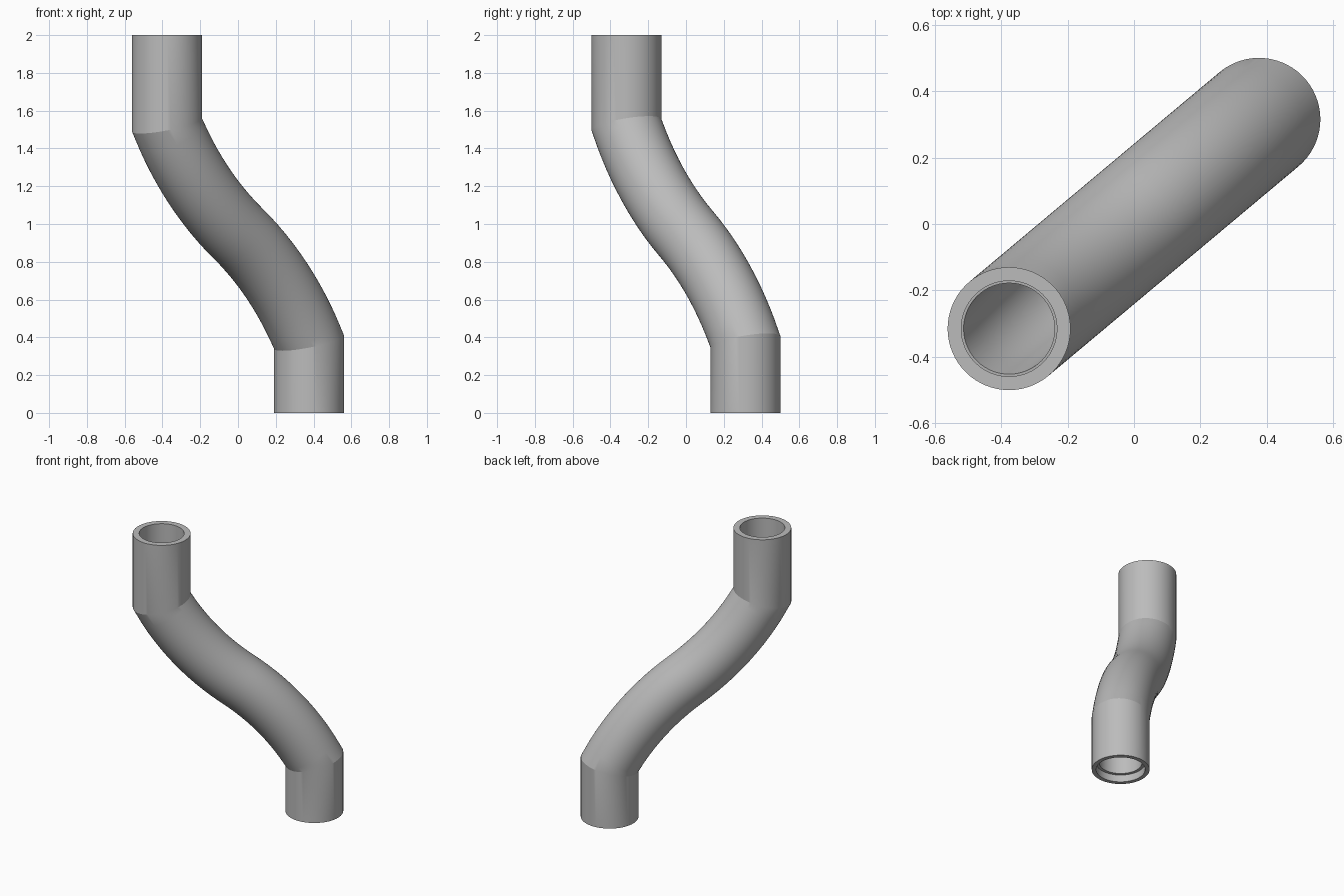
import bpy
import bmesh
from math import sin, cos, tan, radians, pi, atan2, hypot
from mathutils import Vector

cube = bpy.data.objects.get("Cube")
if cube:
    bpy.data.objects.remove(cube, do_unlink=True)

SIDES = 64
STEPS = 12
OUTER, BORE = 0.185, 0.137
TOP_SOCKET, BOTTOM_SOCKET = 0.144, 0.157
END = Vector((0.376, 0.315, 0))           # axis of the lower tube
Z_LOW, Z_HIGH = 0.375, 1.525              # joint heights on the axis
HEIGHT = 2.0

reach = END.length
along = END.normalized()                  # horizontal direction of the offset
across = Vector((-along.y, along.x, 0))
up = Vector((0, 0, 1))

# S-bend: two equal arcs, leaning from START to MID away from vertical
chord = hypot(reach, (Z_HIGH - Z_LOW) / 2)
lean = atan2(reach, (Z_HIGH - Z_LOW) / 2)
START, MID = lean - radians(12.5), lean + radians(12.5)
RADIUS = chord / (2 * sin((MID - START) / 2))


def frame(u, z, tilt, stretch=1.0):
    """Centre and two axes of a cross-section tilted by an angle."""
    return (along * u + up * z,
            (along * cos(tilt) + up * sin(tilt)) * stretch, across)


def bend_frames():
    miter = START / 2
    upper = []
    for i in range(1, STEPS + 1):
        t = START + (MID - START) * i / STEPS
        u = -reach + RADIUS * (cos(START) - cos(t))
        z = Z_HIGH - RADIUS * (sin(t) - sin(START))
        upper.append((u, z, t))
    middle = Z_LOW + Z_HIGH
    lower = [(-u, middle - z, t) for u, z, t in reversed(upper[:-1])]
    first = frame(-reach, Z_HIGH, miter, 1 / cos(miter))
    last = frame(reach, Z_LOW, miter, 1 / cos(miter))
    return [first] + [frame(*p) for p in upper + lower] + [last]


def add_ring(bm, section, radius):
    centre, a, b = section
    return [bm.verts.new(centre + (a * cos(2 * pi * k / SIDES)
                                   + b * sin(2 * pi * k / SIDES)) * radius)
            for k in range(SIDES)]


# Closed skin: down the outside, then back up the inside
bend = bend_frames()
top = frame(-reach, HEIGHT, 0)
bottom = frame(reach, 0, 0)
ledge = frame(reach, 0.05, 0)
skin = [(top, OUTER)] + [(s, OUTER) for s in bend] + [(bottom, OUTER)]
skin += [(bottom, BOTTOM_SOCKET), (ledge, BOTTOM_SOCKET), (ledge, BORE)]
skin += [(s, BORE) for s in reversed(bend)]
skin += [(bend[0], TOP_SOCKET), (top, TOP_SOCKET)]

bm = bmesh.new()
rings = [add_ring(bm, s, r) for s, r in skin]
for i, ring in enumerate(rings):
    following = rings[(i + 1) % len(rings)]
    for k in range(SIDES):
        n = (k + 1) % SIDES
        bm.faces.new((ring[k], ring[n], following[n], following[k]))
bmesh.ops.recalc_face_normals(bm, faces=bm.faces)
mesh = bpy.data.meshes.new("offset_pipe")
bm.to_mesh(mesh)
bm.free()

# Plain grey material
grey = bpy.data.materials.new("pipe grey")
grey.use_nodes = True
colour = (0.5, 0.5, 0.5, 1)
grey.diffuse_color = colour
grey.node_tree.nodes["Principled BSDF"].inputs["Base Color"].default_value = colour
mesh.materials.append(grey)

pipe = bpy.data.objects.new("offset_pipe", mesh)
bpy.context.collection.objects.link(pipe)
bpy.context.view_layer.objects.active = pipe
pipe.select_set(True)
bpy.ops.object.shade_smooth_by_angle(angle=radians(15))
